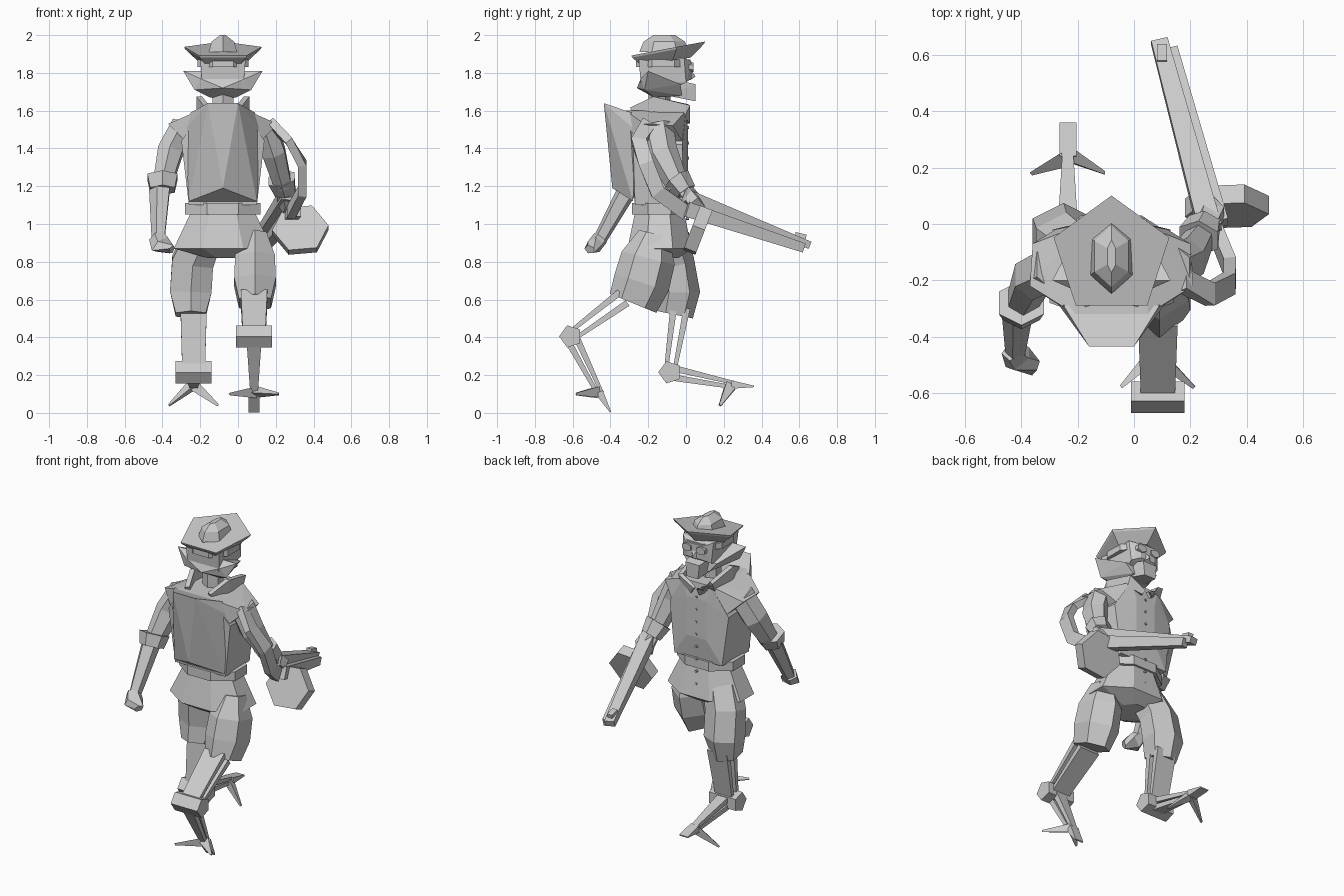
import bpy
import bmesh
from math import cos, sin, pi
from mathutils import Vector

default_cube = bpy.data.objects.get("Cube")
if default_cube:
    bpy.data.objects.remove(default_cube)

grey = bpy.data.materials.new("plain grey")
grey.use_nodes = True
shade = (.6, .6, .6, 1)
grey.diffuse_color = shade
grey.node_tree.nodes["Principled BSDF"].inputs["Base Color"].default_value = shade

CENTRE = -.08  # body's plane of symmetry


def finish(name, mesh_builder):
    bmesh.ops.recalc_face_normals(mesh_builder, faces=mesh_builder.faces)
    mesh = bpy.data.meshes.new(name)
    mesh_builder.to_mesh(mesh)
    mesh_builder.free()
    mesh.materials.append(grey)
    part = bpy.data.objects.new(name, mesh)
    bpy.context.collection.objects.link(part)
    return part


def bridge(name, rings):
    """Join rings of points with quads and cap both ends."""
    builder = bmesh.new()
    loops = [[builder.verts.new(point) for point in ring] for ring in rings]
    count = len(loops[0])
    for lower, upper in zip(loops, loops[1:]):
        for i in range(count):
            j = (i + 1) % count
            builder.faces.new((lower[i], lower[j], upper[j], upper[i]))
    builder.faces.new(loops[0])
    builder.faces.new(loops[-1])
    return finish(name, builder)


def mirrored_hull(name, half_points):
    """Convex solid from points on one side, mirrored across the body's middle."""
    builder = bmesh.new()
    for x, y, z in half_points:
        for side in ((-1, 1) if x else (1,)):
            builder.verts.new((CENTRE + side * x, y, z))
    bmesh.ops.convex_hull(builder, input=builder.verts)
    loose = [v for v in builder.verts if not v.link_faces]
    bmesh.ops.delete(builder, geom=loose, context="VERTS")
    return finish(name, builder)


def tube(name, path, sizes, sides=4, phase=None):
    """Faceted limb along a path; sizes are half widths across and in depth."""
    path = [Vector(point) for point in path]
    phase = pi / sides if phase is None else phase
    rings = []
    for i, point in enumerate(path):
        along = path[min(i + 1, len(path) - 1)] - path[max(i - 1, 0)]
        along.normalize()
        across = Vector((0, 1, 0)) if abs(along.x) > .8 else Vector((1, 0, 0))
        across = (across - along * across.dot(along)).normalized()
        depth = along.cross(across)
        wide, deep = (size / cos(pi / sides) for size in sizes[i])
        angles = [phase + 2 * pi * k / sides for k in range(sides)]
        rings.append([point + across * wide * cos(a) + depth * deep * sin(a)
                      for a in angles])
    return bridge(name, rings)


def stack(name, levels, sides=8):
    """Level rings around the body: centre y, height, half width, half depth."""
    rings = []
    for y, z, wide, deep in levels:
        angles = [pi / sides + 2 * pi * k / sides for k in range(sides)]
        rings.append([(CENTRE + wide * cos(a) / cos(pi / sides),
                       y + deep * sin(a) / cos(pi / sides), z) for a in angles])
    return bridge(name, rings)


# Hat: tilted pentagon brim, cone beneath, faceted crown
def pentagon(radius, drop):
    angles = [pi / 2 + 2 * pi * k / 5 for k in range(5)]
    return [(CENTRE + radius * cos(a), -.115 + radius * sin(a),
             1.925 - drop + .19 * radius * sin(a)) for a in angles]


bridge("hat_brim", [pentagon(.14, .07), pentagon(.21, .012), pentagon(.216, 0)])
tube("hat_crown", [(CENTRE, -.115, 1.91), (CENTRE, -.115, 1.965), (CENTRE, -.115, 2)],
     [(.075, .115), (.06, .095), (.015, .05)], 6)

# Head with jaw, ears, nose and goggles
mirrored_hull("skull", [(.12, -.25, 1.87), (.11, -.01, 1.88), (.11, -.24, 1.75),
                        (.1, 0, 1.75), (.06, .03, 1.86), (.05, .03, 1.77),
                        (.06, -.15, 1.67)])
mirrored_hull("jaw", [(.05, .05, 1.74), (.07, -.08, 1.77), (.04, .05, 1.65),
                      (.07, -.1, 1.68)])
mirrored_hull("nose", [(.02, .02, 1.83), (.025, .02, 1.76), (0, .05, 1.78)])
stack("goggle_strap", [(-.12, 1.83, .135, .145), (-.12, 1.87, .135, .145)])
for side, label in ((-1, "right"), (1, "left")):
    eye_x = CENTRE + side * .05
    tube(label + "_goggle", [(eye_x, 0, 1.83), (eye_x, .04, 1.83)],
         [(.03, .022)] * 2, 6)

# Swept cheek ruff
mirrored_hull("cheek_ruff", [(.21, -.2, 1.81), (.12, -.24, 1.77), (.12, -.03, 1.74),
                             (.15, -.22, 1.71), (0, -.26, 1.72), (.07, -.17, 1.67),
                             (.07, -.02, 1.68)])
stack("neck", [(-.14, 1.56, .055, .05), (-.14, 1.72, .055, .05)], 6)

# Jacket: torso, shoulder yoke, back wedge and collar
mirrored_hull("torso", [(.11, -.32, 1.6), (.1, 0, 1.6), (.22, -.28, 1.44),
                        (.21, -.02, 1.42), (.18, -.27, 1.1), (.17, -.01, 1.1),
                        (.07, .01, 1.25), (.07, .01, 1.5)])
mirrored_hull("shoulder_yoke", [(.29, -.22, 1.53), (.28, -.07, 1.52), (.13, -.32, 1.6),
                                (.1, 0, 1.6), (.2, -.28, 1.44), (.2, -.02, 1.44)])
mirrored_hull("back_wedge", [(.08, -.435, 1.64), (.17, -.29, 1.59), (0, -.39, 1.19),
                             (.18, -.28, 1.12), (.2, -.27, 1.5)])
for side, label in ((-1, "right"), (1, "left")):
    tube(label + "_collar", [(CENTRE + side * .02, .01, 1.55),
                             (CENTRE + side * .11, 0, 1.6),
                             (CENTRE + side * .125, -.17, 1.635),
                             (CENTRE + side * .08, -.28, 1.59)],
         [(.012, .02), (.015, .035), (.015, .04), (.015, .03)], 4)
stack("belt", [(-.14, 1.05, .2, .145), (-.14, 1.11, .2, .145)])
stack("jacket_skirt", [(-.14, 1.06, .17, .13), (-.14, .87, .26, .17),
                       (-.14, .82, .08, .1)])
for step in range(8):
    button = Vector((CENTRE, 0, .95 + .08 * step))
    tube("button", [button, button + Vector((0, .016, 0))], [(.007, .007)] * 2, 6)

# Right arm swings back
tube("right_upper_arm", [(-.29, -.15, 1.52), (-.36, -.19, 1.38), (-.4, -.28, 1.21)],
     [(.06, .08), (.065, .075), (.05, .055)], 6)
tube("right_cuff", [(-.4, -.28, 1.25), (-.4, -.31, 1.18)], [(.08, .075), (.065, .06)], 6)
tube("right_forearm", [(-.41, -.3, 1.2), (-.42, -.46, .91)], [(.05, .045), (.03, .03)], 5)
tube("right_hand", [(-.43, -.45, .93), (-.41, -.48, .89), (-.35, -.51, .865)],
     [(.035, .035), (.05, .035), (.025, .02)], 5)

# Left arm reaches forward to the instrument
tube("left_upper_arm", [(.14, -.16, 1.52), (.19, -.13, 1.38), (.24, -.04, 1.2)],
     [(.06, .08), (.06, .075), (.045, .05)], 6)
tube("left_cuff", [(.23, -.05, 1.24), (.25, 0, 1.17)], [(.07, .065), (.055, .05)], 6)
tube("left_hand", [(.25, -.02, 1.19), (.27, .04, 1.12), (.25, .08, 1.08)],
     [(.04, .04), (.05, .04), (.03, .03)], 5)

# Stringed instrument with its strap
tube("instrument_body", [(.33, .03, .98), (.33, .095, .955)], [(.13, .12)] * 2, 6, -.1)
tube("instrument_neck", [(.27, -.02, 1.16), (.09, .65, .89)], [(.042, .035), (.03, .02)])
tube("neck_spine", [(.3, 0, 1.08), (.13, .62, .875)], [(.035, .04), (.025, .025)])
tube("tuning_peg", [(.1, .6, .91), (.1, .61, .95)], [(.018, .03)] * 2)
tube("strap", [(.17, -.2, 1.53), (.27, -.25, 1.44), (.34, -.21, 1.32),
               (.34, -.15, 1.17), (.28, 0, 1.06)], [(.022, .04)] * 5)


# Legs: breeches, twin shin slats, hock, twin foot slats and three toes
def leg(label, x, breeches, knee, hock, foot, toe_tip, side_tip):
    def at(point, dx=0):
        return Vector((x + dx, *point))

    path = [(hip_x, y, z) for hip_x, y, z, size in breeches]
    tube(label + "_breeches", path, [size for *_, size in breeches], 6)
    tube(label + "_hock", [at(hock, -.095), at(hock, .095)], [(.05, .05)] * 2, 5)
    for part, start, end, widths, gaps in (
            ("shin", knee, hock, (.07, .06), (.035, .022)),
            ("foot", hock, foot, (.04, .02), (.025, .012))):
        a, b = at(start), at(end)
        normal = (b - a).cross(Vector((1, 0, 0))).normalized()
        for sign, slat in ((-1, "rear"), (1, "front")):
            tube(f"{label}_{slat}_{part}_slat",
                 [a + normal * sign * gaps[0], b + normal * sign * gaps[1]],
                 [(widths[0], .018), (widths[1], .01)])
    tube(label + "_middle_toe", [at(foot), at(toe_tip)], [(.03, .022), (.03, .004)])
    for side in (-1, 1):
        tube(label + "_side_toe", [at(foot), at(side_tip, side * .13)],
             [(.018, .018), (.004, .004)], 3)


leg("right", -.235,
    [(-.19, -.1, .92, (.1, .09)), (-.24, -.06, .8, (.11, .09)),
     (-.25, -.035, .64, (.11, .095)), (-.25, -.06, .52, (.08, .085))],
    (-.03, .56), (-.085, .215), (.24, .15), (.36, .14), (.18, .04))
leg("left", .085,
    [(.09, -.17, .95, (.06, .07)), (.09, -.2, .82, (.105, .125)),
     (.09, -.235, .69, (.11, .13)), (.09, -.28, .58, (.085, .115))],
    (-.33, .61), (-.61, .405), (-.46, .11), (-.4, .005), (-.58, .1))
